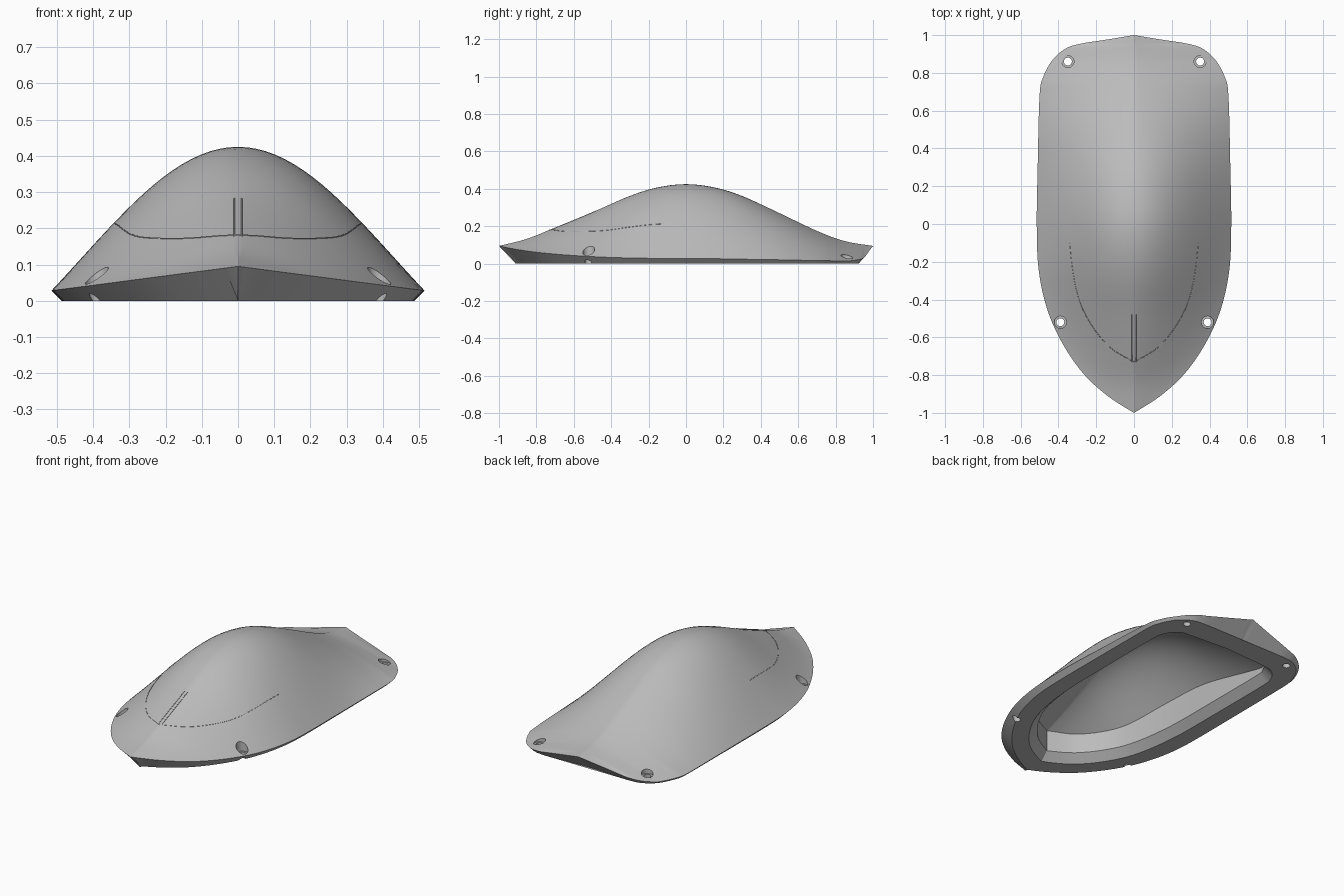
import bpy, bmesh, math
from mathutils import Vector

cube = bpy.data.objects.get("Cube")
if cube:
    bpy.data.objects.remove(cube)

grey = bpy.data.materials.new("light grey")
grey.use_nodes = True
tone = (0.5, 0.5, 0.5, 1)
grey.diffuse_color = tone
grey.node_tree.nodes["Principled BSDF"].inputs["Base Color"].default_value = tone

# Half outlines (x, y) from the front tip to the back, and key profiles
HULL = [(0, -1), (.14, -.91), (.27, -.79), (.38, -.63), (.46, -.45), (.505, -.24), (.515, 0),
        (.51, .3), (.5, .68), (.48, .78), (.43, .87), (.36, .93), (.28, .955), (.14, .977), (0, 1)]
CAVITY = [(0, -.73), (.13, -.65), (.24, -.51), (.305, -.35), (.34, -.1), (.345, .2),
          (.345, .6), (.335, .68), (.3, .725), (.25, .735), (0, .75)]
RIDGE = [(-1, .095), (-.85, .133), (-.7, .193), (-.5, .275), (-.3, .362), (-.15, .408), (0, .425),
         (.15, .408), (.3, .362), (.5, .27), (.7, .175), (.85, .12), (1, .095)]
BACK_EDGE = [(0, .095), (.28, .034), (.43, .014), (.5, .016), (.515, .028)]


def spline(pts, n):
    """Smooth path through the points."""
    out = []
    for i in range(len(pts) - 1):
        a, b, c, d = (Vector(pts[min(max(i + k, 0), len(pts) - 1)]) for k in (-1, 0, 1, 2))
        for j in range(n):
            t = j / n
            out.append(b + (c - a) * t / 2 + (a * 2 - b * 5 + c * 4 - d) * t * t / 2
                       + (b * 3 - a - c * 3 + d) * t ** 3 / 2)
    return out + [Vector(pts[-1])]


def lookup(pts, v):
    """Linear interpolation in a list of pairs."""
    for (x0, y0), (x1, y1) in zip(pts, pts[1:]):
        if v <= x1:
            return y0 + (y1 - y0) * max(0, v - x0) / max(x1 - x0, 1e-6)
    return pts[-1][1]


hull = spline(HULL, 6)
widths = [(p.y, p.x) for p in hull]
ridge = spline(RIDGE, 8)


def edge_height(y, w):
    front = .095 - .13 * w
    return front if y < 0 else lookup(BACK_EDGE, w)


def surface(x, y):
    """Height of the outer skin: a bell in the middle, a ridge at both ends."""
    w = max(lookup(widths, y), 1e-4)
    u = min(abs(x) / w, 1)
    bell = .88 * math.cos(math.pi * u / 2) + .06 * (1 + math.cos(math.pi * u))
    k = y * y
    e = edge_height(y, w)
    return e + (lookup(ridge, y) - e) * (bell * (1 - k) + (1 - u) * k)


def offset(path, i, d):
    """Move a path point outward by d."""
    a = path[i - 1] if i else Vector((-path[1].x, path[1].y))
    b = path[i + 1] if i < len(path) - 1 else Vector((-path[-2].x, path[-2].y))
    t = (b - a).normalized()
    p = path[i] + Vector((t.y, -t.x)) * d
    return max(p.x, 0), p.y


def loft(name, path, roof, skirts, cols=40):
    """Solid with a curved roof over an outline and skirt rings down to a flat base."""
    bm = bmesh.new()
    rows = []
    for i, p in enumerate(path):
        us = [2 * j / cols - 1 for j in range(cols + 1)]
        row = [bm.verts.new((p.x * u, p.y, roof(p.x * u, p.y))) for u in us]
        for skirt in skirts:
            d, z = skirt(p)
            x, y = offset(path, i, d)
            row.insert(0, bm.verts.new((-x, y, z)))
            row.append(bm.verts.new((x, y, z)))
        rows.append(row)
    for a, b in zip(rows, rows[1:]):
        for j in range(len(a)):
            bm.faces.new((a[j - 1], a[j], b[j], b[j - 1]))
    bmesh.ops.remove_doubles(bm, verts=bm.verts, dist=1e-5)
    bmesh.ops.dissolve_degenerate(bm, edges=bm.edges, dist=1e-5)
    bmesh.ops.recalc_face_normals(bm, faces=bm.faces)
    return add_object(name, bm)


def add_object(name, bm):
    me = bpy.data.meshes.new(name)
    bm.to_mesh(me)
    bm.free()
    ob = bpy.data.objects.new(name, me)
    bpy.context.collection.objects.link(ob)
    me.materials.append(grey)
    return ob


def cut(target, cutter):
    mod = target.modifiers.new(cutter.name, "BOOLEAN")
    mod.operation = "DIFFERENCE"
    mod.solver = "EXACT"
    mod.object = cutter
    bpy.context.view_layer.objects.active = target
    bpy.ops.object.modifier_apply(modifier=mod.name)
    bpy.data.objects.remove(cutter)


# Outer body with an undercut rim
body = loft("cover_shell", hull, surface,
            [lambda p: (-edge_height(p.y, p.x), 0)])

# Hollow underside with a chamfered opening
cavity = spline(CAVITY, 5)
cut(body, loft("cavity_cutter", cavity, lambda x, y: surface(x, y) - .012,
               [lambda p: (0, .045), lambda p: (.045, 0), lambda p: (.045, -.05)]))

# Four counterbored screw holes
for side in (-1, 1):
    for x, y, floor in ((.39, -.52, .035), (.35, .86, .022)):
        for radius, low in ((.032, floor), (.021, -.1)):
            bm = bmesh.new()
            bmesh.ops.create_cone(bm, cap_ends=True, segments=32, radius1=radius,
                                  radius2=radius, depth=.4 - low)
            bmesh.ops.translate(bm, verts=bm.verts, vec=(side * x, y, (.4 + low) / 2))
            cut(body, add_object("screw_hole_cutter", bm))

bpy.ops.object.select_all(action="DESELECT")
body.select_set(True)
bpy.context.view_layer.objects.active = body
bpy.ops.object.shade_smooth_by_angle(angle=math.radians(25))


# Fine seams on the front of the skin
def seam(name, pts):
    cu = bpy.data.curves.new(name, "CURVE")
    cu.dimensions = "3D"
    cu.bevel_depth = .002
    cu.bevel_resolution = 0
    sp = cu.splines.new("POLY")
    sp.points.add(len(pts) - 1)
    for q, (x, y) in zip(sp.points, pts):
        q.co = (x, y, surface(x, y), 1)
    cu.materials.append(grey)
    bpy.context.collection.objects.link(bpy.data.objects.new(name, cu))


for side, label in ((1, "left"), (-1, "right")):
    seam(label + "_front_seam", [(side * p.x, p.y) for p in cavity if p.y < -.08])
    seam(label + "_centre_seam", [(side * .01, -.73 + .025 * i) for i in range(11)])
